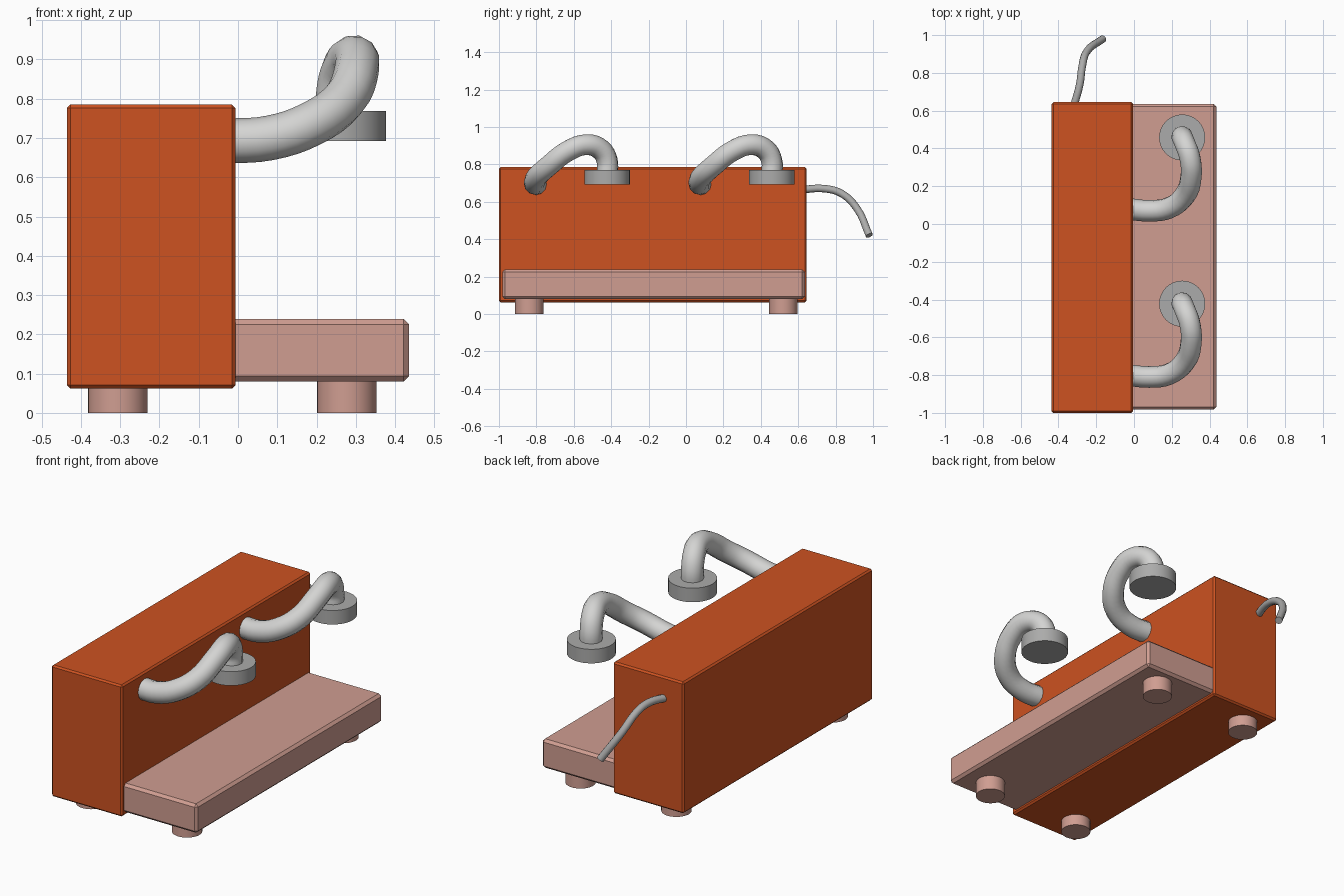
import bpy, math

if "Cube" in bpy.data.objects:
    bpy.data.objects.remove(bpy.data.objects["Cube"])


def material(name, rgb):
    m = bpy.data.materials.new(name)
    m.diffuse_color = (*rgb, 1)
    m.use_nodes = True
    m.node_tree.nodes["Principled BSDF"].inputs["Base Color"].default_value = m.diffuse_color
    return m


ORANGE = material("burnt orange", (0.61, 0.085, 0.015))
PINK = material("dusty pink", (0.63, 0.34, 0.285))
LIGHT = material("light grey", (0.66, 0.66, 0.65))
GREY = material("mid grey", (0.41, 0.41, 0.405))


def finish(ob, name, mat):
    ob.name = name
    ob.data.materials.clear()
    ob.data.materials.append(mat)


def box(name, lo, hi, bevel, mat):
    bpy.ops.mesh.primitive_cube_add(
        size=1, location=[(a + b) / 2 for a, b in zip(lo, hi)])
    ob = bpy.context.object
    ob.scale = [b - a for a, b in zip(lo, hi)]
    bpy.ops.object.transform_apply(location=False, rotation=False, scale=True)
    mod = ob.modifiers.new("edge", "BEVEL")
    mod.width, mod.segments = bevel, 1
    finish(ob, name, mat)


def disc(name, x, y, z0, z1, r, mat):
    bpy.ops.mesh.primitive_cylinder_add(
        vertices=32, radius=r, depth=z1 - z0, location=(x, y, (z0 + z1) / 2))
    bpy.ops.object.shade_smooth_by_angle(angle=math.radians(30))
    finish(bpy.context.object, name, mat)


def tube(name, points, r, mat, dy=0.0):
    cu = bpy.data.curves.new(name, "CURVE")
    cu.dimensions = "3D"
    cu.bevel_depth, cu.bevel_resolution = r, 4
    cu.resolution_u, cu.use_fill_caps = 4, True
    sp = cu.splines.new("BEZIER")
    sp.bezier_points.add(len(points) - 1)
    for bp, (x, y, z) in zip(sp.bezier_points, points):
        bp.co = (x, y + dy, z)
        bp.handle_left_type = bp.handle_right_type = "AUTO"
    ob = bpy.data.objects.new(name, cu)
    bpy.context.collection.objects.link(ob)
    bpy.ops.object.select_all(action="DESELECT")
    bpy.context.view_layer.objects.active = ob
    ob.select_set(True)
    bpy.ops.object.convert(target="MESH")
    ob = bpy.context.object
    bpy.ops.object.shade_smooth_by_angle(angle=math.radians(50))
    finish(ob, name, mat)


# Main housing and the tray beside it
box("housing", (-0.436, -1.0, 0.062), (-0.006, 0.645, 0.785), 0.009, ORANGE)
box("tray", (-0.02, -0.982, 0.08), (0.436, 0.635, 0.239), 0.014, PINK)

# Feet
for y in (-0.838, 0.52):
    disc("housing_foot", -0.306, y, 0, 0.07, 0.076, PINK)
    disc("tray_foot", 0.277, y, 0, 0.09, 0.076, PINK)

# Two curved pipes, each ending in a round head
PIPE = [(-0.03, 0.08, 0.692), (0.08, 0.07, 0.70), (0.185, 0.085, 0.735),
        (0.268, 0.15, 0.795), (0.302, 0.25, 0.872), (0.296, 0.35, 0.905),
        (0.270, 0.425, 0.878), (0.256, 0.458, 0.82), (0.255, 0.46, 0.75)]
for dy in (0.0, -0.88):
    tube("pipe", PIPE, 0.057, LIGHT, dy)
    disc("pipe_head", 0.255, 0.458 + dy, 0.692, 0.769, 0.122, GREY)

# Cable at the back
tube("cable", [(-0.32, 0.62, 0.665), (-0.287, 0.74, 0.67), (-0.275, 0.83, 0.645),
               (-0.252, 0.91, 0.57), (-0.165, 0.98, 0.42)], 0.02, GREY)
